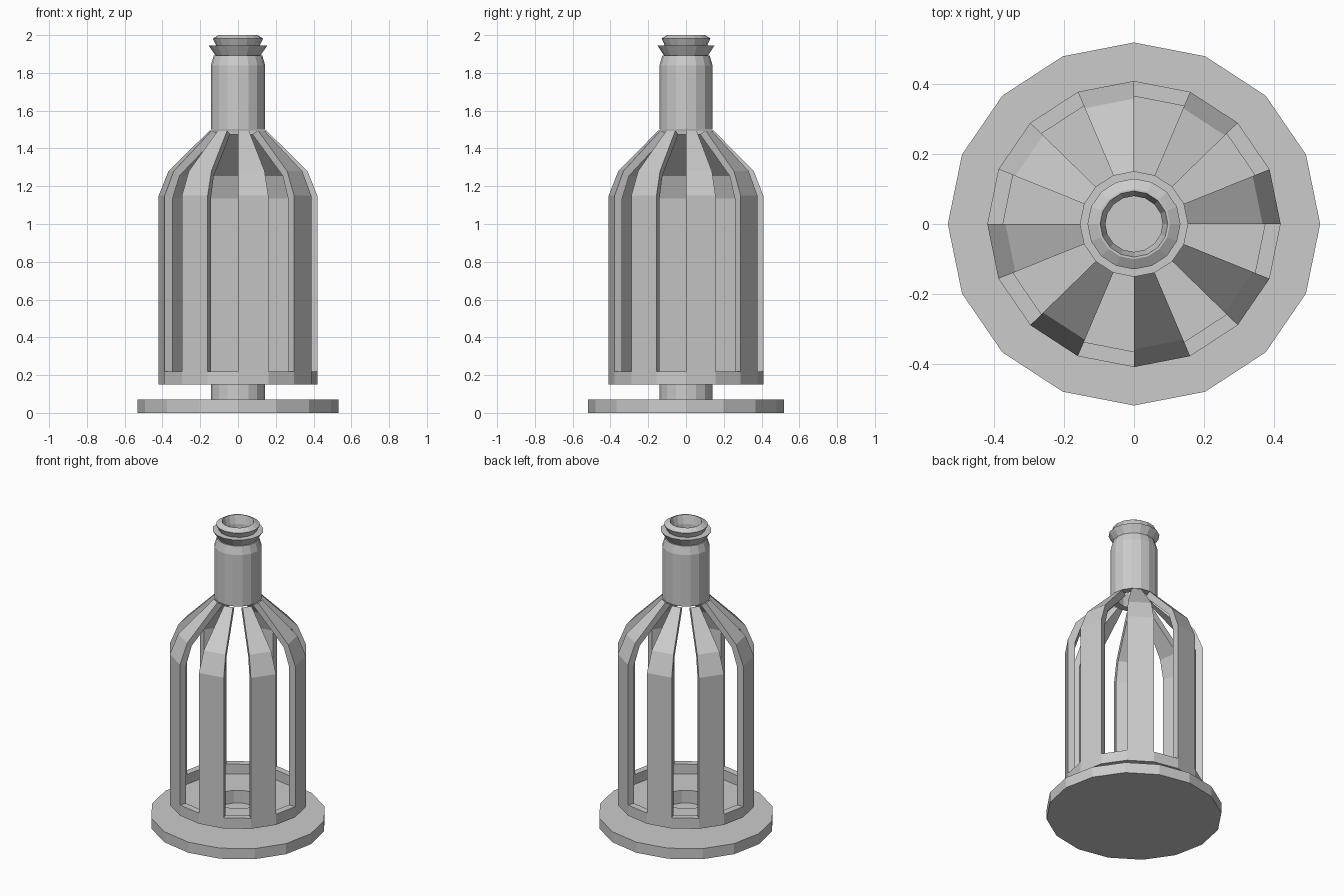
import bpy, math

if "Cube" in bpy.data.objects:
    bpy.data.objects.remove(bpy.data.objects["Cube"])

SIDES = 16
Y_SCALE = 0.975


def sweep(name, profile, start=0, steps=SIDES):
    """Sweep a closed (radius, z) loop round the z axis; partial sweeps get end caps."""
    full = steps == SIDES
    cols = steps if full else steps + 1
    n = len(profile)
    verts = []
    for k in range(cols):
        a = 2 * math.pi * (start + k) / SIDES
        verts += [(r * math.cos(a), r * math.sin(a) * Y_SCALE, z) for r, z in profile]
    faces = []
    for k in range(steps):
        a, b = k * n, ((k + 1) % cols) * n
        for i in range(n):
            j = (i + 1) % n
            faces.append((a + i, b + i, b + j, a + j))
    if not full:
        faces.append(tuple(range(n)))
        faces.append(tuple(reversed(range(steps * n, steps * n + n))))
    mesh = bpy.data.meshes.new(name)
    mesh.from_pydata(verts, [], faces)
    mesh.update()
    obj = bpy.data.objects.new(name, mesh)
    bpy.context.collection.objects.link(obj)
    return obj


# Base disc
bpy.ops.mesh.primitive_cylinder_add(vertices=SIDES, radius=0.533, depth=0.07,
                                    location=(0, 0, 0.035), rotation=(0, 0, math.pi / 2))
base = bpy.context.object
base.name = "base_disc"
bpy.ops.object.transform_apply(location=True, rotation=True, scale=True)
base.scale.y = Y_SCALE

# Lower ring with thin floor and hollow stem down to the base
sweep("lower_ring", [(0.135, 0.07), (0.144, 0.07), (0.144, 0.15), (0.42, 0.15),
                     (0.42, 0.22), (0.375, 0.22), (0.375, 0.155), (0.135, 0.155)])

# Cage bars: every second side of the bottle wall, curving in at the shoulder
bar = [(0.42, 0.22), (0.42, 1.15), (0.368, 1.28), (0.15, 1.495),
       (0.108, 1.475), (0.335, 1.255), (0.375, 1.135), (0.375, 0.22)]
for i in range(0, SIDES, 2):
    sweep(f"cage_bar_{i // 2 + 1}", bar, start=i, steps=1)

# Hollow neck with flared collar and lip
sweep("neck", [(0.144, 1.5), (0.144, 1.84), (0.128, 1.893), (0.120, 1.893),
               (0.155, 1.945), (0.115, 1.945), (0.133, 1.982), (0.103, 2.0),
               (0.097, 2.0), (0.082, 1.945), (0.082, 1.89), (0.1, 1.84), (0.1, 1.5)])
